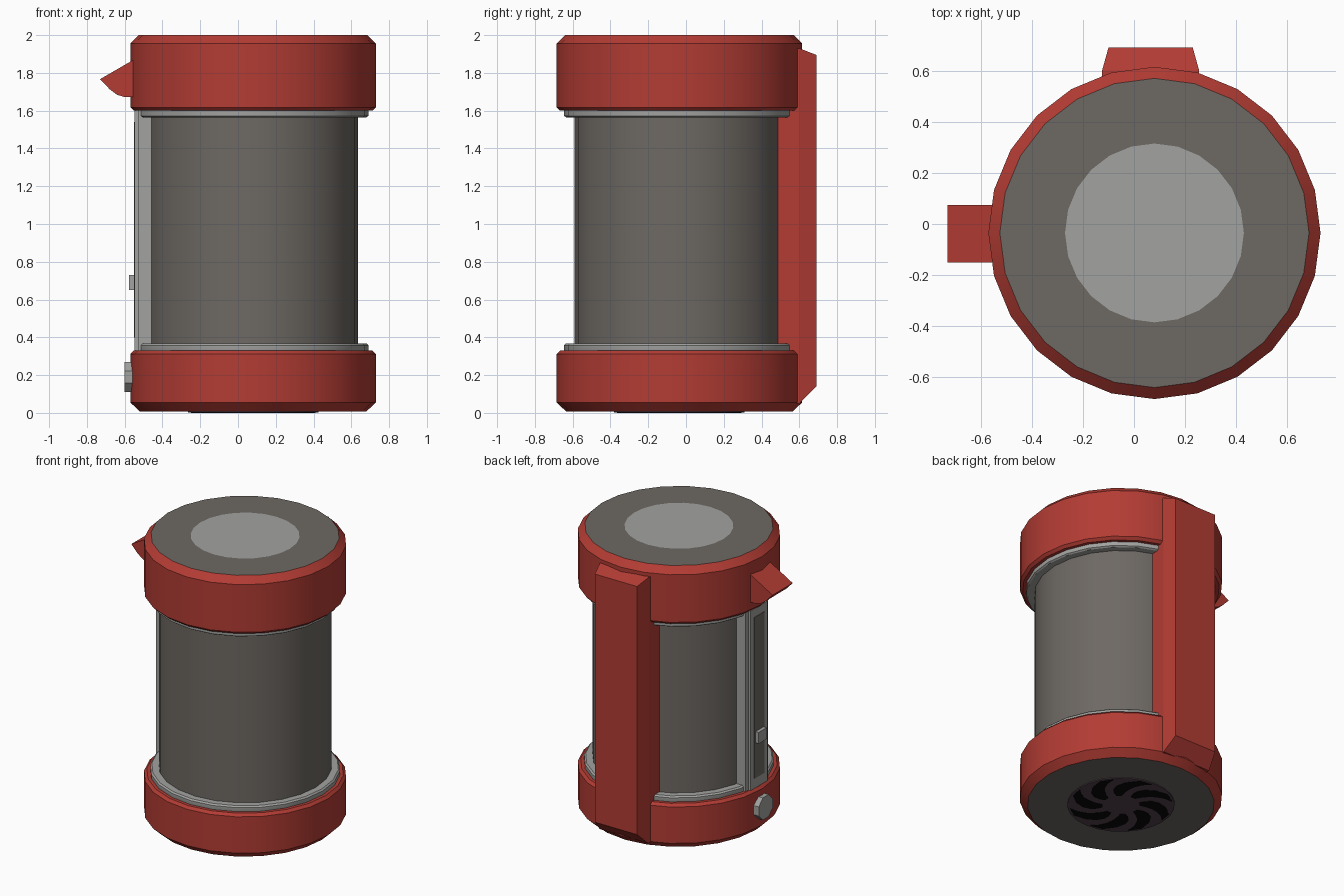
import bpy, bmesh, math

if "Cube" in bpy.data.objects:
    bpy.data.objects.remove(bpy.data.objects["Cube"])

CX, CY = 0.08, -0.035      # axis of the jug


def mat(name, rgb):
    m = bpy.data.materials.new(name)
    m.diffuse_color = (*rgb, 1)
    m.use_nodes = True
    m.node_tree.nodes["Principled BSDF"].inputs["Base Color"].default_value = m.diffuse_color
    return m


RED = mat("red plastic", (0.45, 0.045, 0.034))
GREY = mat("warm dark grey", (0.155, 0.14, 0.125))
LIGHT = mat("light grey", (0.36, 0.36, 0.35))
VENT = mat("purple black", (0.085, 0.055, 0.075))
BLACK = mat("black", (0.002, 0.002, 0.002))


def finish(name, bm, mats):
    bmesh.ops.remove_doubles(bm, verts=bm.verts, dist=1e-5)
    bmesh.ops.recalc_face_normals(bm, faces=bm.faces)
    me = bpy.data.meshes.new(name)
    bm.to_mesh(me)
    bm.free()
    for m in mats:
        me.materials.append(m)
    for p in me.polygons:
        p.use_smooth = True
    me.set_sharp_from_angle(angle=math.radians(25))
    ob = bpy.data.objects.new(name, me)
    bpy.context.collection.objects.link(ob)
    return ob


def lathe(name, profile, mats, n=24):
    """profile: (radius, z, material index of the band that follows)"""
    bm = bmesh.new()
    rings = []
    for r, z, _ in profile:
        rings.append([bm.verts.new((CX + r * math.cos(2 * math.pi * i / n),
                                    CY + r * math.sin(2 * math.pi * i / n), z)) for i in range(n)])
    for k in range(len(rings) - 1):
        a, b = rings[k], rings[k + 1]
        for i in range(n):
            j = (i + 1) % n
            bm.faces.new((a[i], a[j], b[j], b[i])).material_index = profile[k][2]
    bm.faces.new(rings[0]).material_index = profile[0][2]
    bm.faces.new(rings[-1]).material_index = profile[-1][2]
    return finish(name, bm, mats)


def bridge(name, a, b, m):
    """solid between two matching loops of points"""
    bm = bmesh.new()
    va, vb = [bm.verts.new(p) for p in a], [bm.verts.new(p) for p in b]
    bm.faces.new(va)
    bm.faces.new(vb)
    for i in range(len(a)):
        j = (i + 1) % len(a)
        bm.faces.new((va[i], va[j], vb[j], vb[i]))
    return finish(name, bm, [m])


def box(name, x0, x1, y0, y1, z0, z1, m):
    loop = [(y0, z0), (y1, z0), (y1, z1), (y0, z1)]
    return bridge(name, [(x0, y, z) for y, z in loop], [(x1, y, z) for y, z in loop], m)


# Turned parts: body, rings and the two caps
lathe("body", [(0.555, 0.3, 0), (0.555, 1.65, 0)], [GREY])
lathe("lower_ring", [(0.6, 0.3, 0), (0.61, 0.33, 0), (0.61, 0.358, 0), (0.6, 0.368, 0)], [LIGHT])
lathe("upper_ring", [(0.6, 1.565, 0), (0.61, 1.572, 0), (0.61, 1.62, 0)], [LIGHT])
lathe("base", [(0.6, 0.008, 1), (0.6, 0.008, 0), (0.65, 0.055, 0), (0.65, 0.312, 0),
               (0.632, 0.33, 0)], [RED, GREY])
lathe("lid", [(0.632, 1.6, 0), (0.65, 1.618, 0), (0.65, 1.955, 0), (0.605, 2.0, 1),
              (0.35, 2.0, 2)], [RED, GREY, LIGHT])

# Handle: bar up the back with chamfered ends and sides
inner = [(-0.125, 0.05), (0.255, 0.05), (0.255, 1.93), (-0.125, 1.93)]
outer = [(-0.10, 0.14), (0.23, 0.14), (0.23, 1.895), (-0.10, 1.895)]
bridge("handle_root", [(x, 0.45, z) for x, z in inner], [(x, 0.6, z) for x, z in inner], RED)
bridge("handle_grip", [(x, 0.6, z) for x, z in inner], [(x, 0.69, z) for x, z in outer], RED)

# Spout: pointed wedge with a curved underside
spout = [(-0.5, 1.9), (-0.73, 1.767), (-0.68, 1.714), (-0.64, 1.684), (-0.6, 1.672), (-0.5, 1.67)]
bridge("spout", [(x, -0.15, z) for x, z in spout], [(x, 0.075, z) for x, z in spout], RED)

# Level gauge on the left side
box("gauge_back", -0.53, -0.4, CY - 0.125, CY + 0.125, 0.33, 1.6, LIGHT)
box("gauge_frame", -0.548, -0.52, CY - 0.095, CY + 0.095, 0.33, 1.6, LIGHT)
box("gauge_window", -0.551, -0.54, CY - 0.055, CY + 0.055, 0.4, 1.54, GREY)
box("gauge_slider", -0.576, -0.54, CY - 0.045, CY + 0.045, 0.65, 0.73, LIGHT)

# Octagonal button on the base
octagon = [(CY + 0.085 * math.cos(math.pi * (i + .5) / 4), 0.19 + 0.085 * math.sin(math.pi * (i + .5) / 4))
           for i in range(8)]
bridge("button", [(-0.5, y, z) for y, z in octagon], [(-0.60, y, z) for y, z in octagon], LIGHT)

# Vent under the base: disc plate with swirling slots
lathe("vent_disc", [(0.345, 0.002, 0), (0.345, 0.009, 0)], [VENT])
bm = bmesh.new()
for k in range(8):
    rows = []
    for s in range(6):
        t = s / 5
        r, a = 0.12 + 0.21 * t, 2 * math.pi * k / 8 + 0.6 * t * t
        w = 0.018 + 0.04 * math.sin(math.pi * min(1, t * 0.75))
        rows.append([bm.verts.new((CX + r * math.cos(a + d * w / r), CY + r * math.sin(a + d * w / r), 0))
                     for d in (-1, 1)])
    for p, q in zip(rows, rows[1:]):
        f = bm.faces.new((p[0], p[1], q[1], q[0]))
geo = bmesh.ops.extrude_face_region(bm, geom=bm.faces[:])
for v in geo["geom"]:
    if isinstance(v, bmesh.types.BMVert):
        v.co.z += 0.005
finish("vent_slots", bm, [BLACK])
